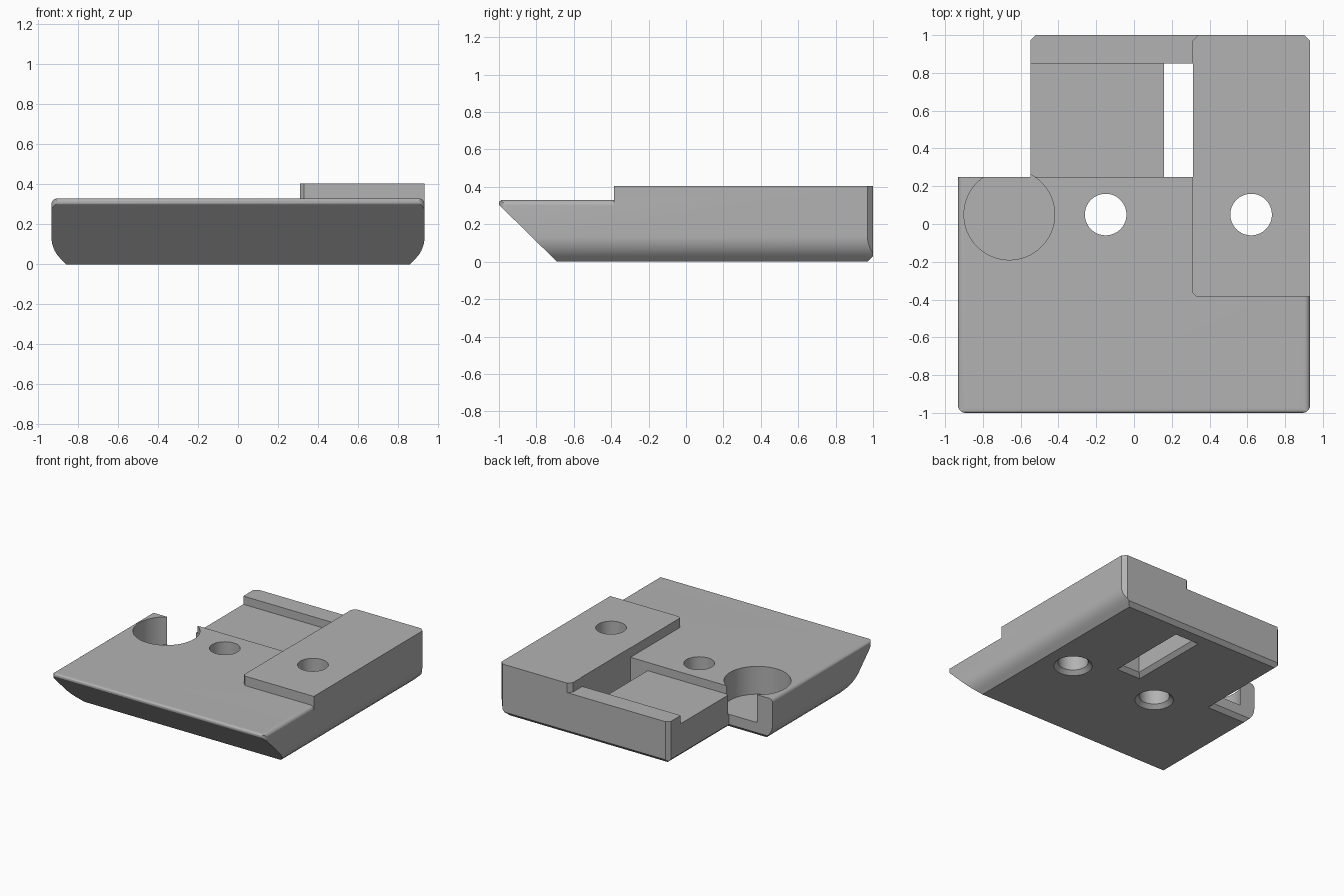
import bpy, bmesh
from math import sin, cos, pi, radians

cube = bpy.data.objects.get("Cube")
if cube:
    bpy.data.objects.remove(cube, do_unlink=True)

grey = bpy.data.materials.new("plain grey")
grey.use_nodes = True
grey.diffuse_color = (0.45, 0.45, 0.45, 1)
grey.node_tree.nodes["Principled BSDF"].inputs["Base Color"].default_value = grey.diffuse_color

HALF, TOP, FOOT = 0.932, 0.33, 0.03     # half width, deck height, bottom chamfer


def loft(name, rings):
    """Solid through a stack of matching point rings."""
    bm = bmesh.new()
    loops = [[bm.verts.new(p) for p in ring] for ring in rings]
    n = len(loops[0])
    for a, b in zip(loops, loops[1:]):
        for i in range(n):
            j = (i + 1) % n
            bm.faces.new((a[i], a[j], b[j], b[i]))
    bm.faces.new(loops[0])
    bm.faces.new(loops[-1])
    bmesh.ops.recalc_face_normals(bm, faces=bm.faces)
    mesh = bpy.data.meshes.new(name)
    bm.to_mesh(mesh)
    bm.free()
    mesh.materials.append(grey)
    obj = bpy.data.objects.new(name, mesh)
    bpy.context.collection.objects.link(obj)
    return obj


def prism(name, outline, low, high, axis="z"):
    place = {"x": lambda a, b, c: (c, a, b),
             "y": lambda a, b, c: (a, c, b),
             "z": lambda a, b, c: (a, b, c)}[axis]
    return loft(name, [[place(a, b, c) for a, b in outline] for c in (low, high)])


def arc(cx, cy, r, start, end, steps):
    angles = [radians(start + (end - start) * i / steps) for i in range(steps + 1)]
    return [(cx + r * cos(t), cy + r * sin(t)) for t in angles]


def rect(x0, x1, y0, y1, grow=0):
    return [(x0 - grow, y0 - grow), (x1 + grow, y0 - grow),
            (x1 + grow, y1 + grow), (x0 - grow, y1 + grow)]


def circle(x, y, r):
    return arc(x, y, r, 0, 360, 64)[:-1]


def flared(name, outline):
    """Through cutter whose mouth widens at the underside; outline(grow)."""
    levels = ((-0.02, FOOT + 0.02), (FOOT, 0), (0.6, 0))
    return loft(name, [[(x, y, z) for x, y in outline(grow)] for z, grow in levels])


def combine(target, tool, operation):
    mod = target.modifiers.new(operation, "BOOLEAN")
    mod.operation, mod.object, mod.solver = operation, tool, "EXACT"
    bpy.context.view_layer.objects.active = target
    bpy.ops.object.modifier_apply(modifier=mod.name)
    bpy.data.objects.remove(tool, do_unlink=True)


# Plan outline: rounded front corners, chamfered back corners
c = 0.03
body = prism("base_plate",
             arc(-HALF + 0.04, -0.96, 0.04, 180, 270, 6)
             + arc(HALF - 0.04, -0.96, 0.04, 270, 360, 6)
             + [(HALF, 1 - c), (HALF - c, 1), (-0.55 + c, 1), (-0.55, 1 - c),
                (-0.55, 0.25), (-HALF, 0.25)], 0, 0.5)

# Cross-section: rounded upper edges, large rolled lower edges, foot chamfer
r = 0.15
side = ([(HALF - r + r * cos(pi / 4) - FOOT, 0)]
        + arc(HALF - r, FOOT + r * sin(pi / 4), r, -45, 0, 10)
        + arc(HALF - c, TOP - c, c, 0, 90, 6))
section = side + [(-x, z) for x, z in reversed(side)]
combine(body, prism("section", section, -1.2, 1.2, "y"), "INTERSECT")

# Side profile: undercut front wedge with a blunt lip
wedge = ([(-0.69, 0), (1 - FOOT, 0), (1, FOOT), (1, 0.5), (-0.97, 0.5), (-0.97, TOP)]
         + arc(-0.982, TOP - 0.018, 0.018, 90, 225, 6))
combine(body, prism("wedge", wedge, -1.2, 1.2, "x"), "INTERSECT")

# Raised block along the left side
block = [(0.31 + 0.02, -0.385), (HALF, -0.385), (HALF, 1 - c), (HALF - c, 1),
         (0.31 + c, 1), (0.31, 1 - c), (0.31, -0.365)]
combine(body, prism("raised_block", block, 0.2, 0.405), "UNION")

# Recess behind the deck, slot beside the block, notch at the back right
combine(body, prism("recess", rect(-0.7, 0.312, 0.25, 0.85), 0.265, 0.6), "DIFFERENCE")
combine(body, flared("slot", lambda g: rect(0.16, 0.312, 0.249, 0.851, g)), "DIFFERENCE")
combine(body, flared("notch", lambda g: rect(-1.2, -0.549, 0.249, 1.2, g)), "DIFFERENCE")

# Two screw holes and the large round pocket
for x in (-0.15, 0.62):
    combine(body, flared("hole", lambda g: circle(x, 0.05, 0.11 + g)), "DIFFERENCE")
combine(body, prism("pocket", circle(-0.66, 0.05, 0.24), 0.11, 0.6), "DIFFERENCE")

bpy.ops.object.select_all(action="DESELECT")
body.select_set(True)
bpy.context.view_layer.objects.active = body
bpy.ops.object.shade_smooth_by_angle(angle=radians(30))
